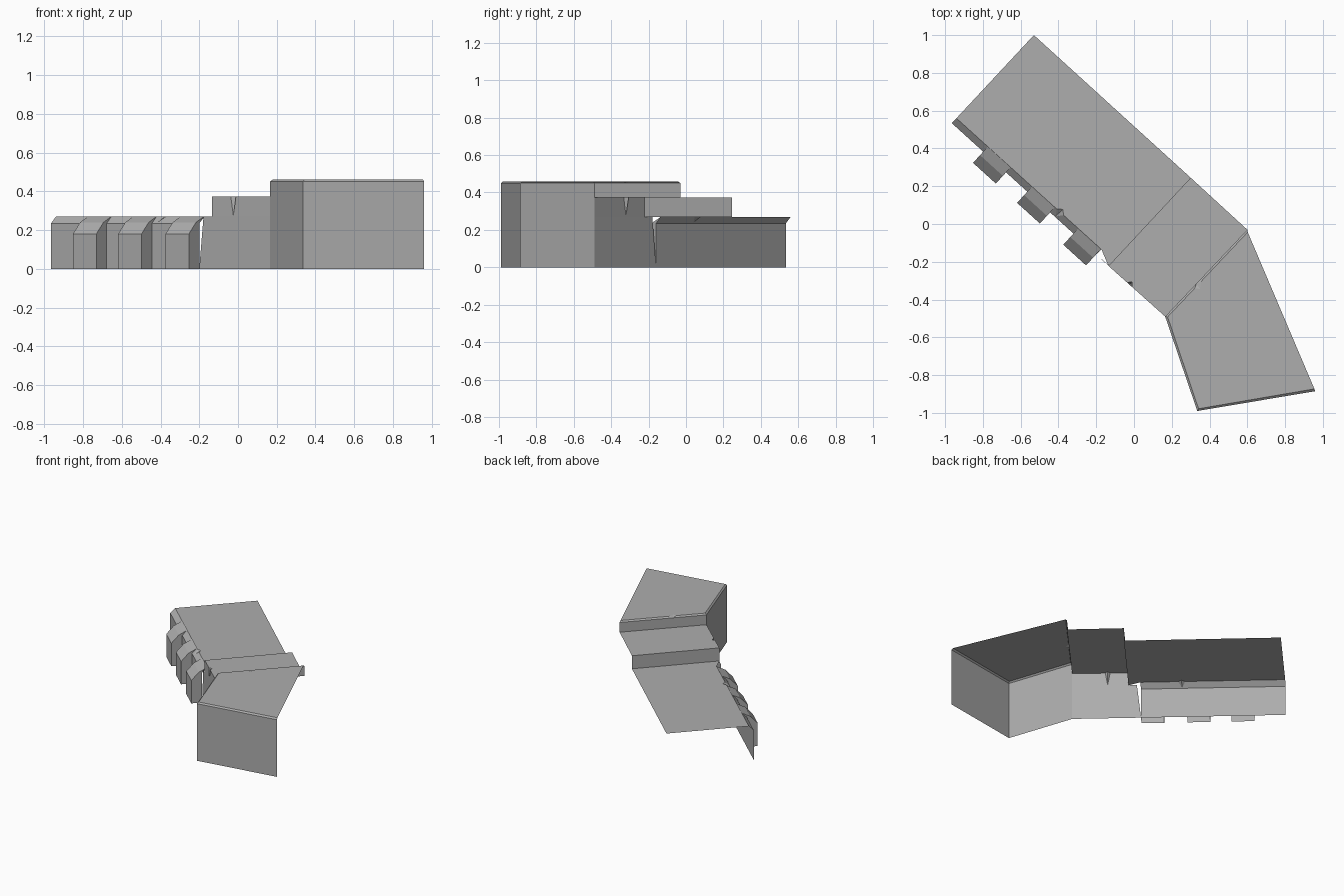
import bpy
from mathutils import Vector

cube = bpy.data.objects.get("Cube")
if cube:
    bpy.data.objects.remove(cube, do_unlink=True)

stone = bpy.data.materials.new("grey_stone")
stone.use_nodes = True
stone.diffuse_color = (0.42, 0.42, 0.42, 1)
stone.node_tree.nodes["Principled BSDF"].inputs["Base Color"].default_value = (0.42, 0.42, 0.42, 1)


def at(p, z):
    return Vector((p[0], p[1], z))


def build(name, faces, centre):
    """Open shell whose faces all point away from the inner centre."""
    verts, polys, lookup = [], [], {}
    for face in faces:
        pts = [Vector(p) for p in face]
        normal = sum((a.cross(b) for a, b in zip(pts, pts[1:] + pts[:1])), Vector())
        mid = sum(pts, Vector()) / len(pts)
        if normal.dot(mid - Vector(centre)) < 0:
            pts.reverse()
        poly = []
        for p in pts:
            key = tuple(round(c, 4) for c in p)
            if key not in lookup:
                lookup[key] = len(verts)
                verts.append(p)
            poly.append(lookup[key])
        polys.append(poly)
    mesh = bpy.data.meshes.new(name)
    mesh.from_pydata(verts, [], polys)
    mesh.materials.append(stone)
    obj = bpy.data.objects.new(name, mesh)
    bpy.context.collection.objects.link(obj)


def notched(lo0, lo1, hi0, hi1, t, width, depth, inward, drop):
    """Strip between two edges with a V spout; returns its faces and the top edge points."""
    along = (hi1 - hi0).normalized() * width / 2
    mid = hi0.lerp(hi1, t)
    a, b, c = mid - along, mid + along, mid + Vector(inward) * depth
    d = mid.lerp(lo0.lerp(lo1, t), drop)
    return [[lo0, lo1, hi1, b, d, a, hi0], [a, c, d], [c, b, d]], [hi0, a, c, b, hi1]


LOW, MID, TALL = 0.27, 0.373, 0.46
INWARD = (0.68, 0.73, 0)

# Plan corners shared by the terraces
low_a, low_b = (-0.965, 0.534), (-0.2, -0.16)
low_top_a, low_top_b = (-0.94, 0.56), (-0.172, -0.135)
back_a, back_b, back_c = (-0.53, 1.0), (0.30, 0.245), (0.60, -0.03)
mid_a, mid_b = (-0.135, -0.222), (0.165, -0.49)
end_a, end_b = (0.335, -0.99), (0.96, -0.885)

# Low terrace: front wall, chamfer with spout, flat top
chamfer, rim = notched(at(low_a, 0.235), at(low_b, 0.235), at(low_top_a, LOW),
                       at(low_top_b, LOW), 0.715, 0.05, 0.02, INWARD, 0.9)
build("low_terrace", chamfer + [
    [at(low_a, 0), at(low_b, 0), at(low_b, 0.235), at(low_a, 0.235)],
    rim + [at(mid_a, LOW), at(back_b, LOW), at(back_a, LOW)],
], (-0.1, 0.4, 0.1))

# Three buttresses against the low wall
u = (Vector(low_b) - Vector(low_a)).normalized()
out = Vector((u.y, -u.x))
profile = [(0, 0), (0.08, 0), (0.08, 0.18), (0.025, 0.24), (-0.035, LOW), (0, 0.235)]
for i, s in enumerate((0.225, 0.54, 0.87)):
    ends = []
    for offset in (0, 0.163):
        base = Vector(low_a) + u * (s + offset)
        ends.append([at(base + out * r, z) for r, z in profile])
    left, right = ends
    sides = [[left[k], left[k + 1], right[k + 1], right[k]] for k in range(1, 4)]
    core = Vector(low_a) + u * (s + 0.08) + out * 0.01
    build(f"buttress_{i + 1}", sides + [left, right], at(core, 0.1))

# Middle terrace: front wall with spout, step down to the low terrace, flat top
wall, rim = notched(at(mid_a, LOW), at(mid_b, LOW), at(mid_a, MID), at(mid_b, MID),
                    0.37, 0.035, 0.02, INWARD, 0.95)
build("middle_terrace", wall + [
    [at(low_b, 0), at(mid_b, 0), at(mid_b, LOW), at(mid_a, LOW), at((-0.178, -0.18), LOW)],
    [at(mid_a, LOW), at(back_b, LOW), at(back_b, MID), at(mid_a, MID)],
    rim + [at(back_c, MID), at(back_b, MID)],
], (0.3, -0.05, 0.1))

# Tall terrace: walls, step down, narrow chamfer with spout, flat top
base = [back_c, mid_b, end_a, end_b]
crest = [(0.602, -0.043), (0.178, -0.492), (0.342, -0.978), (0.955, -0.873)]
edge = TALL - 0.01
spout, rim = notched(at(base[0], edge), at(base[1], edge), at(crest[0], TALL),
                     at(crest[1], TALL), 0.62, 0.05, 0.025, (0.4, -0.9, 0), 0.95)
faces = spout + [rim + [at(p, TALL) for p in crest[2:]]]
for k in range(3):
    p, q = base[k], base[k + 1]
    foot = MID if k == 0 else 0
    faces.append([at(p, foot), at(q, foot), at(q, edge), at(p, edge)])
    if k:
        faces.append([at(p, edge), at(q, edge), at(crest[k + 1], TALL), at(crest[k], TALL)])
build("tall_terrace", faces, (0.55, -0.6, 0.2))
